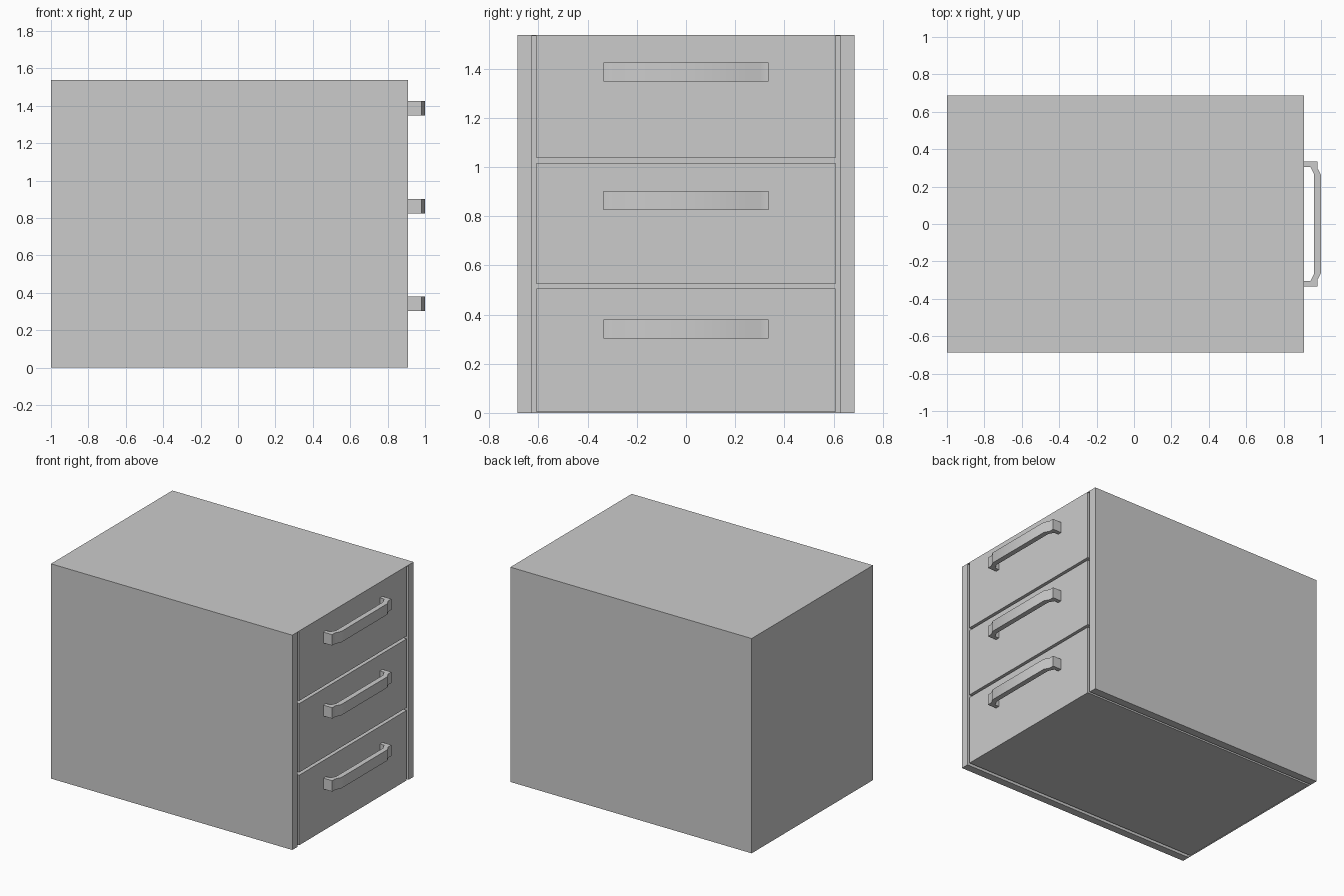
import bpy, bmesh, math

if "Cube" in bpy.data.objects:
    bpy.data.objects.remove(bpy.data.objects["Cube"])

BACK, FRONT, HALF_W, TOP = -1.0, 0.91, 0.686, 1.537


def finish(name, bm):
    bmesh.ops.recalc_face_normals(bm, faces=bm.faces[:])
    mesh = bpy.data.meshes.new(name)
    bm.to_mesh(mesh)
    bm.free()
    obj = bpy.data.objects.new(name, mesh)
    bpy.context.collection.objects.link(obj)
    return obj


def box(name, x, y, z):
    bm = bmesh.new()
    bmesh.ops.create_cube(bm, size=1)
    for v in bm.verts:
        for i, (lo, hi) in enumerate((x, y, z)):
            v.co[i] = hi if v.co[i] > 0 else lo
    return finish(name, bm)


def handle(name, z0, z1):
    # half outlines seen from above, mirrored across y = 0
    outer = [(FRONT - 0.003, 0.335), (0.98, 0.335), (0.98, 0.30), (1.0, 0.262)]
    inner = [(FRONT - 0.003, 0.305), (0.943, 0.305), (0.963, 0.265)]

    def full(pts):
        return pts + [(x, -y) for x, y in reversed(pts)]

    profile = full(outer) + full(inner)[::-1]
    bm = bmesh.new()
    face = bm.faces.new([bm.verts.new((x, y, z0)) for x, y in profile])
    ext = bmesh.ops.extrude_face_region(bm, geom=[face], use_keep_orig=True)
    top = [g for g in ext["geom"] if isinstance(g, bmesh.types.BMVert)]
    bmesh.ops.translate(bm, verts=top, vec=(0, 0, z1 - z0))
    obj = finish(name, bm)
    bpy.ops.object.select_all(action='DESELECT')
    bpy.context.view_layer.objects.active = obj
    obj.select_set(True)
    bpy.ops.object.shade_smooth_by_angle(angle=math.radians(40))


# carcass: side panels, thin back and thin top
LID = TOP - 0.004
box("left_side_panel", (BACK, FRONT), (-HALF_W, -0.629), (0, LID))
box("right_side_panel", (BACK, FRONT), (0.629, HALF_W), (0, LID))
box("back_panel", (BACK, BACK + 0.005), (-0.629, 0.629), (0, LID))
box("top_panel", (BACK, FRONT), (-HALF_W, HALF_W), (LID, TOP))

# drawers with shadow gaps, each with a bar handle
drawers = [(0.004, 0.505), (0.525, 1.017), (1.037, LID)]
for i, (z0, z1) in enumerate(drawers):
    box(f"drawer_{i + 1}", (BACK + 0.005, FRONT), (-0.608, 0.608), (z0, z1))
    zc = 0.341 + 0.5225 * i
    handle(f"drawer_handle_{i + 1}", zc - 0.039, zc + 0.039)
